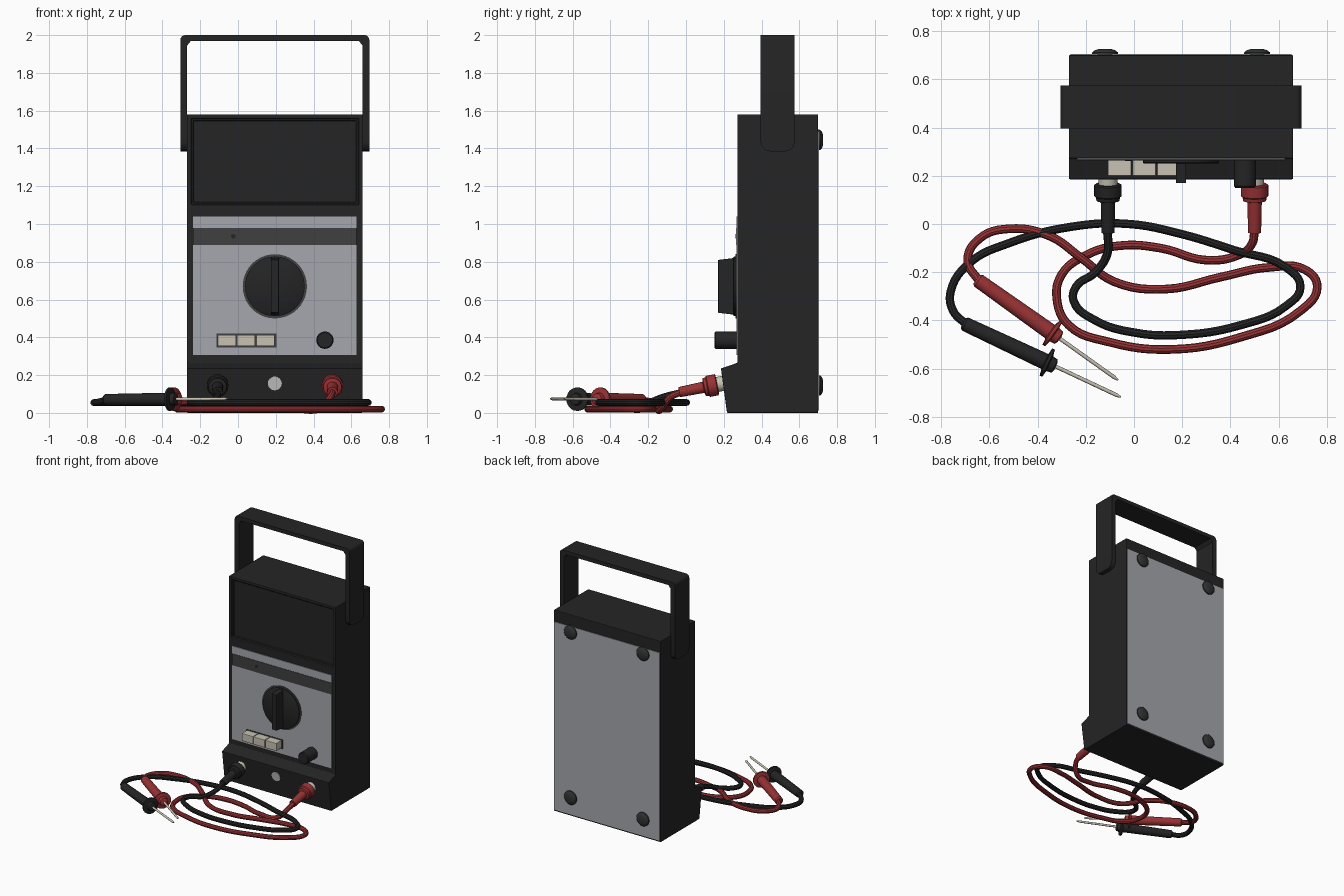
import bpy, bmesh
from mathutils import Vector, Matrix

if "Cube" in bpy.data.objects:
    bpy.data.objects.remove(bpy.data.objects["Cube"], do_unlink=True)


def material(name, *rgb):
    m = bpy.data.materials.new(name)
    m.use_nodes = True
    m.diffuse_color = (*rgb, 1)
    m.node_tree.nodes["Principled BSDF"].inputs["Base Color"].default_value = (*rgb, 1)
    return m


BLACK = material("black plastic", 0.018, 0.018, 0.018)
RUBBER = material("dark rubber", 0.03, 0.032, 0.032)
BAND = material("charcoal print", 0.05, 0.05, 0.05)
GREY = material("grey panel", 0.38, 0.39, 0.42)
RED = material("red plastic", 0.32, 0.032, 0.035)
IVORY = material("ivory", 0.58, 0.54, 0.45)
STEEL = material("pale metal", 0.55, 0.55, 0.54)

MID = 0.195      # middle of the case across x
FRONT = 0.272    # front plane of the case
BACK = 0.70


def smooth(ob):
    bpy.ops.object.select_all(action="DESELECT")
    ob.select_set(True)
    bpy.context.view_layer.objects.active = ob
    bpy.ops.object.shade_smooth_by_angle(angle=0.6)


def finish(name, bm, mat, bevel=0):
    bmesh.ops.recalc_face_normals(bm, faces=bm.faces)
    me = bpy.data.meshes.new(name)
    bm.to_mesh(me)
    bm.free()
    me.materials.append(mat)
    ob = bpy.data.objects.new(name, me)
    bpy.context.collection.objects.link(ob)
    if bevel:
        b = ob.modifiers.new("soft edges", "BEVEL")
        b.width, b.segments, b.limit_method = bevel, 2, "ANGLE"
    return ob


def box(name, x, y, z, mat, bevel=0):
    bm = bmesh.new()
    bmesh.ops.create_cube(bm, size=1)
    for v in bm.verts:
        v.co = [r[0] if c < 0 else r[1] for c, r in zip(v.co, (x, y, z))]
    return finish(name, bm, mat, bevel)


def extrude(points, vec):
    """Solid made by sweeping a closed outline along a vector."""
    bm = bmesh.new()
    face = bm.faces.new([bm.verts.new(p) for p in points])
    new = bmesh.ops.extrude_face_region(bm, geom=[face], use_keep_orig=True)["geom"]
    bmesh.ops.translate(bm, vec=vec, verts=[g for g in new if isinstance(g, bmesh.types.BMVert)])
    bmesh.ops.recalc_face_normals(bm, faces=bm.faces)
    return bm


def lathe(name, origin, direction, profile, mat, sides=24):
    """Turned solid: profile is (distance along the axis, radius)."""
    bm = bmesh.new()
    turn = Vector(direction).to_track_quat("Z", "Y").to_matrix().to_4x4()
    place = Matrix.Translation(origin) @ turn
    rings = []
    for t, r in profile:
        circle = bmesh.ops.create_circle(bm, segments=sides, radius=r,
                                         matrix=place @ Matrix.Translation((0, 0, t)))
        rings.append(circle["verts"])
    for a, b in zip(rings, rings[1:]):
        for i in range(sides):
            j = (i + 1) % sides
            bm.faces.new((a[i], a[j], b[j], b[i]))
    bm.faces.new(rings[0])
    bm.faces.new(rings[-1])
    ob = finish(name, bm, mat)
    smooth(ob)
    return ob


def cable(name, points, mat):
    cu = bpy.data.curves.new(name, "CURVE")
    cu.dimensions = "3D"
    cu.bevel_depth, cu.bevel_resolution, cu.resolution_u = 0.018, 3, 6
    sp = cu.splines.new("BEZIER")
    sp.bezier_points.add(len(points) - 1)
    for bp, p in zip(sp.bezier_points, points):
        bp.co = p
        bp.handle_left_type = bp.handle_right_type = "AUTO"
    ob = bpy.data.objects.new(name, cu)
    cu.materials.append(mat)
    bpy.context.collection.objects.link(ob)
    bpy.ops.object.select_all(action="DESELECT")
    ob.select_set(True)
    bpy.context.view_layer.objects.active = ob
    bpy.ops.object.convert(target="MESH")
    smooth(bpy.context.object)


# Case: side profile swept across, with a stepped window recess
side = [(BACK, 0), (0.217, 0), (0.185, 0.235), (FRONT, 0.265),
        (FRONT, 1.08), (FRONT, 1.58), (BACK, 1.58)]
bm = extrude([(-0.27, y, z) for y, z in side], (0.93, 0, 0))
window = [f for f in bm.faces if f.normal.y < -0.9 and f.calc_center_median().z > 1.2]
bmesh.ops.inset_region(bm, faces=window, thickness=0.03)
bmesh.ops.inset_region(bm, faces=window, thickness=0.004, depth=-0.012)
bmesh.ops.inset_region(bm, faces=window, thickness=0.012)
bmesh.ops.inset_region(bm, faces=window, thickness=0.003, depth=-0.01)
finish("case", bm, BLACK, 0.004)

# Carrying handle: a U-shaped strap with rounded ends
half = [(0.5, 1.385), (0.5, 2.0)]
inner = [(0.464, 1.385), (0.464, 1.945), (0.444, 1.97)]
right = half[::-1] + inner
outline = right + [(-x, z) for x, z in right[::-1]]
bm = extrude([(MID + x, 0.395, z) for x, z in outline], (0, 0.18, 0))
ends, tops = [], []
for e in bm.edges:
    a, b = (v.co for v in e.verts)
    if max(a.z, b.z) < 1.4 and abs(a.y - b.y) < 0.01:
        ends.append(e)
    elif min(a.z, b.z) > 1.99 and abs(a.x - b.x) < 0.01:
        tops.append(e)
bmesh.ops.bevel(bm, geom=ends, offset=0.05, segments=5, profile=0.5, affect="EDGES")
tops = [e for e in tops if e.is_valid]
bmesh.ops.bevel(bm, geom=tops, offset=0.025, segments=4, profile=0.5, affect="EDGES")
smooth(finish("handle", bm, BLACK))

# Front and back plates
box("front_panel", (-0.237, 0.627), (FRONT - 0.005, FRONT + 0.003), (0.307, 1.04), GREY)
box("panel_band", (-0.237, 0.627), (FRONT - 0.008, FRONT), (0.89, 0.98), BAND)
box("back_panel", (-0.264, 0.654), (BACK - 0.003, BACK + 0.004), (0.012, 1.49), GREY)
lathe("band_dot", (-0.025, FRONT - 0.006, 0.935), (0, -1, 0), [(0, 0.012), (0.004, 0.012)], BLACK, 12)

# Selector dial with its grip
dial = (MID, FRONT, 0.67)
lathe("dial_ring", dial, (0, -1, 0), [(0, 0.17), (0.009, 0.17)], BAND, 40)
lathe("dial_disc", dial, (0, -1, 0), [(0, 0.158), (0.018, 0.158), (0.022, 0.152)], BLACK, 40)
grip = [(0.255, 0.52), (0.17, 0.53), (0.17, 0.81), (0.255, 0.82)]
finish("dial_grip", extrude([(MID - 0.021, y, z) for y, z in grip], (0.042, 0, 0)), BLACK, 0.003)

# Push buttons, small knob and lower screw
for i in range(3):
    x = -0.108 + i * 0.102
    box(f"push_button_{i + 1}", (x, x + 0.097), (0.2, FRONT), (0.353, 0.413), IVORY, 0.003)
box("button_surround", (-0.115, 0.203), (FRONT - 0.008, FRONT), (0.346, 0.42), BAND)
lathe("small_knob", (0.46, FRONT, 0.385), (0, -1, 0), [(0, 0.046), (0.115, 0.046), (0.122, 0.04)], BLACK)
lathe("lower_screw", (MID, 0.2, 0.157), (0, -1, -0.136), [(0, 0.037), (0.008, 0.037)], STEEL)

# Rubber feet on the back
for x in (-0.12, 0.51):
    for z in (0.145, 1.445):
        lathe("back_foot", (x, BACK, z), (0, 1, 0),
              [(0, 0.055), (0.012, 0.053), (0.02, 0.043), (0.026, 0.025)], RUBBER)

# Plugs in their sockets
for tag, x, mat in (("black", -0.108, BLACK), ("red", 0.5, RED)):
    start, aim = (x, 0.2, 0.157), (0, -1, -0.2)
    lathe(tag + "_socket", start, aim, [(-0.01, 0.04), (0.04, 0.04)], IVORY)
    lathe(tag + "_plug", start, aim,
          [(0.035, 0.05), (0.04, 0.057), (0.085, 0.057), (0.09, 0.05), (0.105, 0.048),
           (0.11, 0.03), (0.24, 0.027)], mat)

# Leads: plan path, with the height set along the way
black_path = [(-.11, -.03), (-.11, -.12), (-.16, -.2), (-.24, -.26), (-.25, -.32), (-.16, -.4),
              (0, -.45), (.19, -.46), (.44, -.42), (.63, -.34), (.69, -.26), (.63, -.18),
              (.42, -.11), (.19, -.04), (-.02, 0), (-.25, -.01), (-.52, -.08), (-.68, -.16),
              (-.76, -.28), (-.75, -.36), (-.69, -.42)]
red_path = [(.5, -.03), (.49, -.08), (.43, -.13), (.3, -.15), (.11, -.1), (-.06, -.09),
            (-.2, -.13), (-.3, -.21), (-.32, -.31), (-.27, -.42), (-.1, -.49), (.15, -.52),
            (.44, -.47), (.69, -.36), (.76, -.26), (.71, -.19), (.56, -.18), (.36, -.22),
            (.13, -.27), (-.08, -.24), (-.22, -.14), (-.35, -.05), (-.52, -.02), (-.64, -.06),
            (-.69, -.15), (-.64, -.24)]


def heights(path, low, raised):
    """Drop from the plug, lie at the low level, lift over the last points."""
    n = len(path)
    for i, (x, y) in enumerate(path):
        z = low
        if i < 2:
            z = (0.108, 0.085)[i]
        elif i >= n - raised:
            z = 0.055
        if i == n - 1:
            z = 0.07
        yield (x, y, z)


cable("black_lead", list(heights(black_path, 0.055, 3)), BLACK)
cable("red_lead", list(heights(red_path, 0.02, 6)), RED)

# Probes: grip with finger guard, and a needle
for tag, a, b, mat in (("black", (-.7, -.415), (-.054, -.718), BLACK),
                       ("red", (-.645, -.235), (-.066, -.647), RED)):
    start = Vector((*a, 0.07))
    aim = Vector((*b, 0.075)) - start
    lathe(tag + "_probe_grip", start, aim,
          [(-0.01, 0.022), (0, 0.03), (0.345, 0.034), (0.365, 0.034), (0.37, 0.062),
           (0.382, 0.062), (0.387, 0.034), (0.41, 0.03), (0.415, 0.015)], mat)
    lathe(tag + "_probe_needle", start, aim,
          [(0.4, 0.008), (aim.length - 0.02, 0.008), (aim.length, 0.003)], IVORY, 12)
